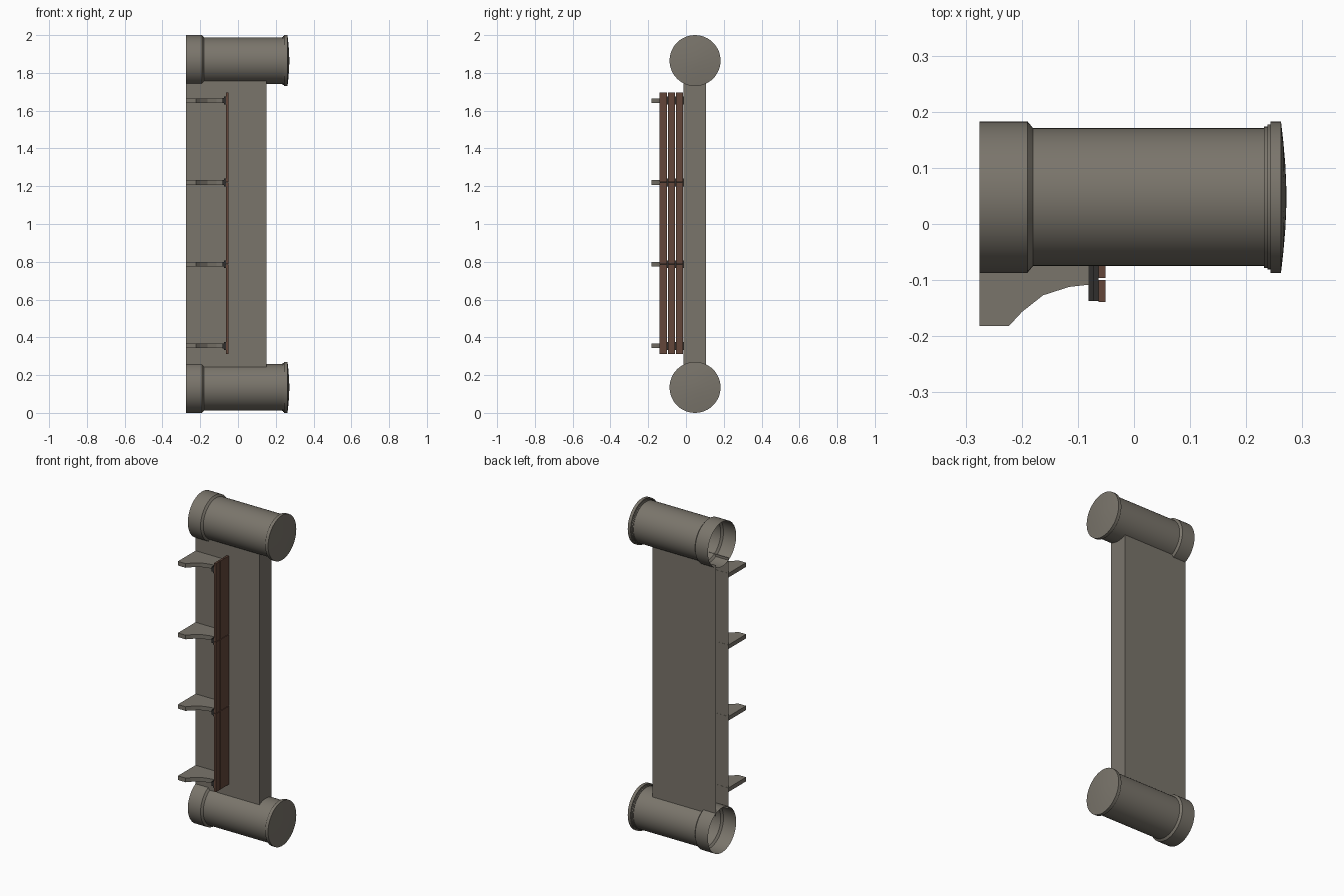
import bpy, bmesh, math

if "Cube" in bpy.data.objects:
    bpy.data.objects.remove(bpy.data.objects["Cube"])

def material(name, rgb):
    m = bpy.data.materials.new(name)
    m.diffuse_color = (*rgb, 1)
    m.use_nodes = True
    m.node_tree.nodes["Principled BSDF"].inputs["Base Color"].default_value = m.diffuse_color
    return m

STONE = material("warm grey stone", (0.195, 0.178, 0.148))
WOOD = material("red brown wood", (0.125, 0.062, 0.042))
METAL = material("dark metal", (0.03, 0.028, 0.026))

def finish(name, bm, mat, smooth=False):
    me = bpy.data.meshes.new(name)
    bm.to_mesh(me)
    bm.free()
    me.materials.append(mat)
    ob = bpy.data.objects.new(name, me)
    bpy.context.collection.objects.link(ob)
    if smooth:
        bpy.ops.object.select_all(action='DESELECT')
        ob.select_set(True)
        bpy.context.view_layer.objects.active = ob
        bpy.ops.object.shade_smooth_by_angle(angle=math.radians(30))
    return ob

def box(name, lo, hi, mat, open_sides=()):
    """Box from corner to corner; open_sides lists (axis, sign) faces left out."""
    bm = bmesh.new()
    bmesh.ops.create_cube(bm, size=1)
    gone = [f for f in bm.faces if any(f.normal[a] * s > 0.9 for a, s in open_sides)]
    bmesh.ops.delete(bm, geom=gone, context='FACES')
    for v in bm.verts:
        v.co = [(lo[i] + hi[i]) / 2 + v.co[i] * (hi[i] - lo[i]) for i in range(3)]
    return finish(name, bm, mat)

def lathe_x(name, profile, y, z, mat, n=48):
    """Turn an (x, radius) profile around an axis parallel to x; the last point is the pole."""
    bm = bmesh.new()
    rings = [[bm.verts.new((x, y + r * math.cos(2 * math.pi * i / n),
                            z + r * math.sin(2 * math.pi * i / n))) for i in range(n)]
             for x, r in profile[:-1]]
    for a, b in zip(rings, rings[1:]):
        for i in range(n):
            j = (i + 1) % n
            bm.faces.new((a[i], a[j], b[j], b[i]))
    tip = bm.verts.new((profile[-1][0], y, z))
    for i in range(n):
        bm.faces.new((rings[-1][i], rings[-1][(i + 1) % n], tip))
    # outward normals for the open-ended shell
    if rings[0][0].link_faces:
        bm.normal_update()
        f = rings[0][0].link_faces[0]
        c = f.calc_center_median()
        if f.normal.y * (c.y - y) + f.normal.z * (c.z - z) < 0:
            bmesh.ops.reverse_faces(bm, faces=bm.faces)
    return finish(name, bm, mat, smooth=True)

# round piers, hollow at the -x end, with collar, lip and shallow dome
pier = [(-0.275, 0.135), (-0.19, 0.135), (-0.18, 0.123), (0.232, 0.123), (0.232, 0.126),
        (0.238, 0.126), (0.238, 0.129), (0.243, 0.129), (0.243, 0.135), (0.262, 0.135),
        (0.266, 0.10), (0.2695, 0.06), (0.271, 0.03), (0.272, 0)]
for side, z in (("lower", 0.135), ("upper", 1.865)):
    lathe_x(side + "_pier", pier, 0.048, z, STONE)

# wall panel between the piers
box("wall_panel", (-0.275, -0.013, 0.24), (0.152, 0.105, 1.76), STONE,
    open_sides=((0, -1), (2, 1), (2, -1)))

# bracket supports with seat clips
outline = [(-0.275, -0.012), (-0.275, -0.182), (-0.223, -0.182), (-0.2, -0.157),
           (-0.162, -0.127), (-0.115, -0.112), (-0.078, -0.108), (-0.078, -0.012)]
levels = [0.355, 0.787, 1.22, 1.653]
for k, z in enumerate(levels, 1):
    bm = bmesh.new()
    f = bm.faces.new([bm.verts.new((x, y, z - 0.0125)) for x, y in outline])
    out = bmesh.ops.extrude_face_region(bm, geom=[f])
    for v in out["geom"]:
        if isinstance(v, bmesh.types.BMVert):
            v.co.z += 0.025
    bmesh.ops.recalc_face_normals(bm, faces=bm.faces)
    finish(f"bracket_{k}", bm, STONE)
    box(f"clip_web_{k}", (-0.081, -0.137, z - 0.013), (-0.073, -0.014, z + 0.013), METAL)
    box(f"clip_flange_{k}", (-0.073, -0.137, z - 0.021), (-0.0635, -0.014, z + 0.021), METAL)

# seat slats: three rows, each in three lengths
cuts = [0.312, levels[1], levels[2], 1.695]
for row, y in enumerate((-0.139, -0.0965, -0.054), 1):
    for seg in range(3):
        lo = cuts[seg] + (0.0015 if seg else 0)
        hi = cuts[seg + 1] - (0.0015 if seg < 2 else 0)
        box(f"seat_slat_{row}_{seg + 1}", (-0.0635, y, lo), (-0.051, y + 0.039, hi), WOOD)
